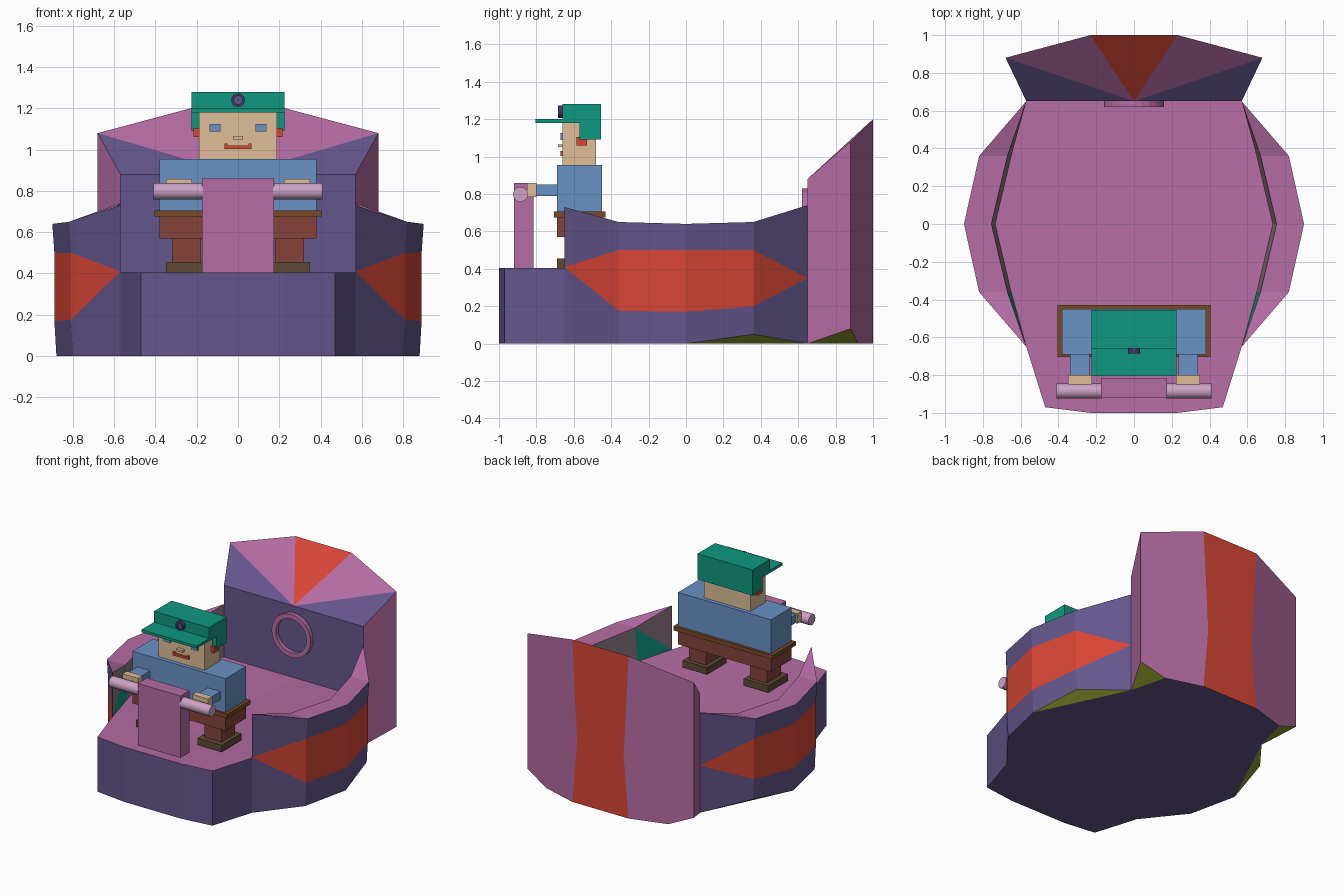
import bpy, bmesh, math
from mathutils import Matrix, Vector

if "Cube" in bpy.data.objects:
    bpy.data.objects.remove(bpy.data.objects["Cube"])

PALETTE = dict(purple="64568C", pink="B56CA4", red="D84635", teal="0F9880", blue="6892C6",
               skin="DFBF97", grey="8A7882", olive="8A982C", handle="CDA2C6", brown="7A4A24",
               maroon="86443A", foot="5E4A34", dark="43386A")


def material(name):
    mat = bpy.data.materials.get(name)
    if not mat:
        mat = bpy.data.materials.new(name)
        rgb = [int(PALETTE[name][i:i + 2], 16) / 255 for i in (0, 2, 4)]
        mat.diffuse_color = (*[((c + .055) / 1.055) ** 2.4 for c in rgb], 1)
        mat.use_nodes = True
        mat.node_tree.nodes["Principled BSDF"].inputs["Base Color"].default_value = mat.diffuse_color
    return mat


def finish(name, bm, colors):
    mesh = bpy.data.meshes.new(name)
    bm.to_mesh(mesh)
    bm.free()
    for c in colors:
        mesh.materials.append(material(c))
    ob = bpy.data.objects.new(name, mesh)
    bpy.context.collection.objects.link(ob)
    return ob


def box(name, color, x, y, z, mirror=False):
    lo, hi = Vector((x[0], y[0], z[0])), Vector((x[1], y[1], z[1]))
    bm = bmesh.new()
    bmesh.ops.create_cube(bm, size=1, matrix=Matrix.Translation((lo + hi) / 2) @ Matrix.Diagonal((*(hi - lo), 1)))
    ob = finish(name, bm, [color])
    if mirror:
        mirror_x(ob)
    return ob


def mirror_x(ob):
    mod = ob.modifiers.new("mirror", 'MIRROR')
    mod.use_mirror_merge = False


def ring(name, color, center, outer, inner, depth, sides):
    # flat ring facing the front, with a square cross-section
    bm = bmesh.new()
    loops = []
    for i in range(sides):
        a = 2 * math.pi * i / sides
        loops.append([bm.verts.new((center[0] + r * math.cos(a), center[1] + d, center[2] + r * math.sin(a)))
                      for r, d in ((outer, 0), (outer, -depth), (inner, -depth), (inner, 0))])
    for i in range(sides):
        p, q = loops[i], loops[(i + 1) % sides]
        for k in range(4):
            bm.faces.new((p[k], q[k], q[(k + 1) % 4], p[(k + 1) % 4]))
    bmesh.ops.recalc_face_normals(bm, faces=bm.faces)
    return finish(name, bm, [color])


# hull: one half as coloured facets, then mirrored and welded
hull_colors = ["purple", "pink", "red", "grey", "teal", "olive"]
hull = bmesh.new()


def facet(color, *pts):
    f = hull.faces.new([hull.verts.new(p) for p in pts])
    f.material_index = hull_colors.index(color)


# side pod stations: y, outer x, inner x, top, stripe top, stripe bottom, base, deck
stations = [(-.65, .57, .57, .73, .41, .41, 0, .405),
            (-.36, .82, .67, .65, .5, .175, 0, .405),
            (0, .90, .755, .64, .5, .17, 0, .40),
            (.36, .82, .67, .65, .5, .2, .05, .38),
            (.65, .57, .57, .74, .35, .35, 0, .35)]
rings = []
for y, x, xi, top, s1, s0, base, deck in stations:
    t = .02 if x > .57 else 0
    rings.append([(xi - t, y, deck), (xi, y, top), (x, y, top), (x - t / 2, y, s1),
                  (x - t / 2, y, s0), (x - t, y, base)])
for i, (p, q) in enumerate(zip(rings, rings[1:])):
    for k, color in enumerate(("grey", "pink", "purple", "red", "purple")):
        if k == 0 and i == 0:
            facet("teal", p[0], q[1], q[0])
            facet("grey", p[0], p[1], q[1])
            continue
        quad = [p[k], q[k], q[k + 1], p[k + 1]]
        facet(color, *[v for j, v in enumerate(quad) if v not in quad[:j]])

# bow walls, deck and underside
bow = [(0, -1), (.23, -1), (.47, -.97), (.57, -.65)]
for a, b in zip(bow, bow[1:]):
    facet("purple", (*a, 0), (*b, 0), (*b, .405), (*a, .405))
facet("pink", *[(*p, .405) for p in bow[:3]], *[r[0] for r in rings], (0, .65, .35))
chine, tail = (.5, .92, 0), (.23, 1, 0)
facet("purple", *[(*p, 0) for p in bow], rings[1][5], rings[2][5], rings[4][5], chine, tail, (0, 1, 0))
facet("olive", rings[2][5], rings[3][5], rings[4][5])

# raised stern block
wall_low, wall_top, hub = (.57, .65, 0), (.57, .65, .88), (0, .65, .88)
side_low, side_top, back_top = (.68, .88, .08), (.68, .88, 1.08), (.23, 1, 1.2)
waist = (.19, 1, .45)
facet("purple", (0, .65, .35), (.57, .65, .35), wall_top, hub)
facet("olive", wall_low, side_low, chine)
facet("pink", wall_low, side_low, side_top, wall_top)
facet("pink", side_low, chine, tail, waist, back_top, side_top)
facet("red", (0, 1, 0), tail, waist, back_top, (0, 1, 1.2))
facet("purple", hub, wall_top, side_top)
facet("pink", hub, side_top, back_top)
facet("red", hub, back_top, (0, 1, 1.2))

bmesh.ops.mirror(hull, geom=hull.verts[:] + hull.edges[:] + hull.faces[:], axis='X', merge_dist=.0001)
bmesh.ops.remove_doubles(hull, verts=hull.verts, dist=.001)
bmesh.ops.recalc_face_normals(hull, faces=hull.faces)
finish("hull", hull, hull_colors)
ring("stern_ring", "pink", (0, .65, .67), .16, .125, .03, 24)

# bench
box("bench_top", "brown", (-.405, .405), (-.705, -.43), (.675, .705))
box("bench_beam", "maroon", (-.38, .38), (-.69, -.45), (.57, .675))
box("bench_post", "maroon", (.18, .32), (-.65, -.49), (.455, .57), True)
box("bench_foot", "foot", (.15, .35), (-.69, -.46), (.405, .455), True)

# steering column with handles
box("steering_column", "pink", (-.175, .175), (-.92, -.815), (.405, .86))
bm = bmesh.new()
bmesh.ops.create_cone(bm, cap_ends=True, segments=20, radius1=.04, radius2=.04, depth=.24,
                      matrix=Matrix.Translation((.29, -.885, .798)) @ Matrix.Rotation(math.pi / 2, 4, 'Y'))
for f in bm.faces:
    f.smooth = len(f.verts) == 4
handle = finish("steering_handle", bm, ["handle"])
mirror_x(handle)

# seated figure
box("torso", "blue", (-.38, .38), (-.69, -.45), (.705, .955))
box("arm", "blue", (.235, .34), (-.81, -.69), (.79, .85), True)
box("hand", "skin", (.222, .35), (-.85, -.8), (.785, .858), True)
box("head", "skin", (-.19, .19), (-.66, -.48), (.955, 1.18))
box("eye", "blue", (.085, .138), (-.672, -.66), (1.088, 1.125), True)
box("nose", "skin", (-.025, .025), (-.685, -.66), (1.05, 1.065))
box("mouth", "red", (-.065, .065), (-.672, -.66), (1.003, 1.02))
box("mouth_corner", "red", (.05, .065), (-.672, -.66), (1.02, 1.03), True)
box("ear", "red", (.19, .215), (-.585, -.53), (1.06, 1.105), True)

# cap
box("cap_crown", "teal", (-.225, .225), (-.66, -.455), (1.18, 1.28))
box("cap_side_flap", "teal", (.19, .225), (-.57, -.455), (1.09, 1.18), True)
box("cap_back_flap", "teal", (-.19, .19), (-.48, -.455), (1.09, 1.18))
box("cap_brim", "teal", (-.225, .225), (-.805, -.66), (1.18, 1.2))
ring("cap_badge", "dark", (0, -.66, 1.24), .033, .02, .025, 16)
ring("cap_badge_center", "purple", (0, -.66, 1.24), .02, .002, .015, 16)
